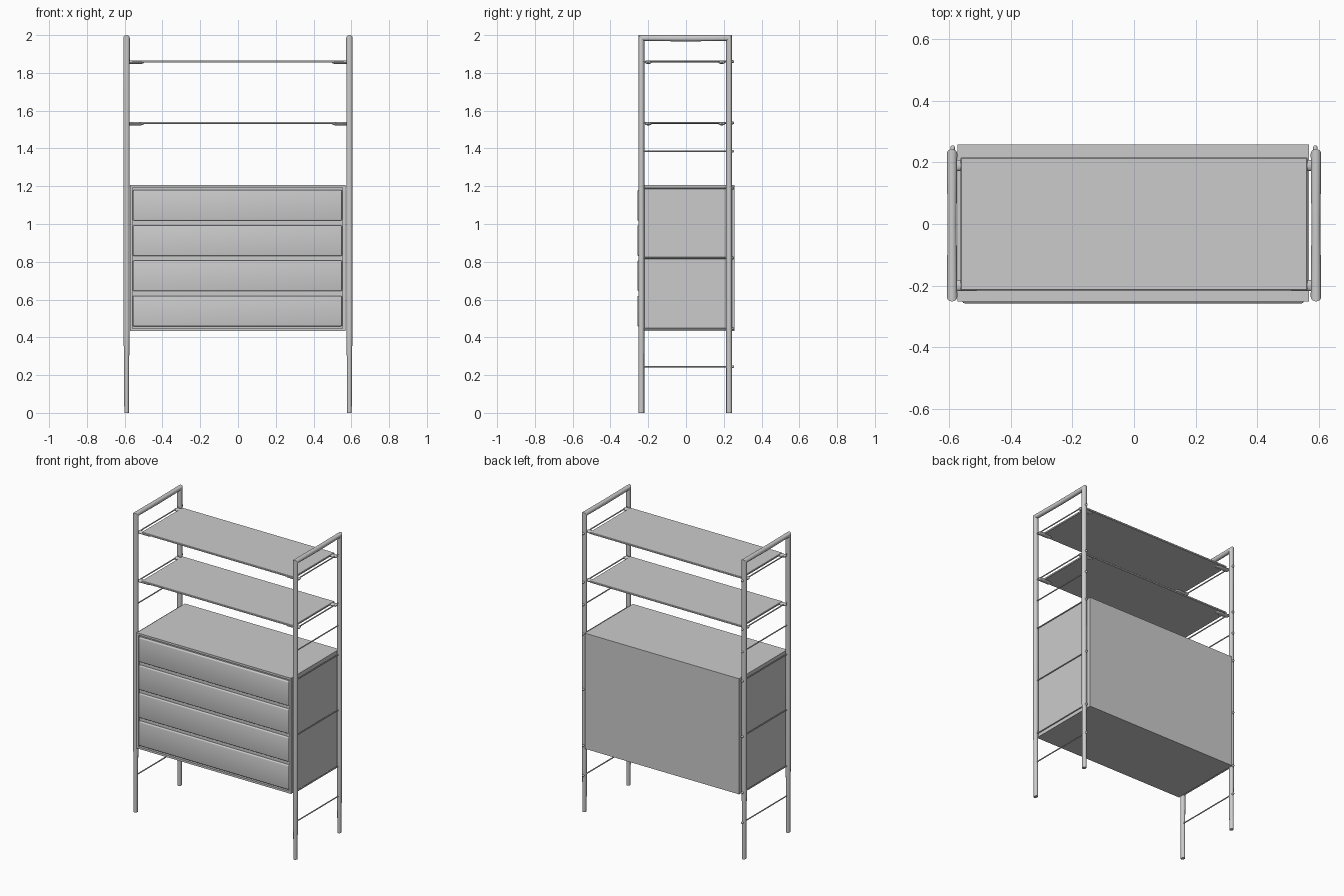
import bpy, bmesh, math
from mathutils import Vector

if "Cube" in bpy.data.objects:
    bpy.data.objects.remove(bpy.data.objects["Cube"])

FRONT_Y, BACK_Y, POST_X = -0.236, 0.228, 0.59
ROD_Z = [0.245, 0.445, 0.82, 1.19, 1.385, 1.535, 1.86]
SHELF_Z = [1.535, 1.86]


def finish(name, bm, smooth=True):
    bmesh.ops.recalc_face_normals(bm, faces=bm.faces[:])
    me = bpy.data.meshes.new(name)
    bm.to_mesh(me)
    bm.free()
    ob = bpy.data.objects.new(name, me)
    bpy.context.collection.objects.link(ob)
    if smooth:
        bpy.ops.object.select_all(action='DESELECT')
        ob.select_set(True)
        bpy.context.view_layer.objects.active = ob
        bpy.ops.object.shade_smooth_by_angle(angle=math.radians(35))
    return ob


def box(name, lo, hi, bevel=0.0, segs=2):
    bm = bmesh.new()
    bmesh.ops.create_cube(bm, size=1)
    lo, hi = Vector(lo), Vector(hi)
    for v in bm.verts:
        v.co = Vector([(lo[i] + hi[i]) / 2 + v.co[i] * (hi[i] - lo[i]) for i in range(3)])
    if bevel:
        bmesh.ops.bevel(bm, geom=bm.edges[:], offset=bevel, segments=segs,
                        profile=0.5, affect='EDGES')
    return finish(name, bm, smooth=bevel > 0)


def loft(name, rings):
    """Skin a list of closed rings of points and cap both ends."""
    bm = bmesh.new()
    rows = [[bm.verts.new(p) for p in r] for r in rings]
    n = len(rows[0])
    for a, b in zip(rows, rows[1:]):
        for i in range(n):
            j = (i + 1) % n
            bm.faces.new((a[i], a[j], b[j], b[i]))
    bm.faces.new(rows[0])
    bm.faces.new(rows[-1])
    return finish(name, bm)


def angles(n):
    return [2 * math.pi * i / n for i in range(n)]


def side_frame(name, x):
    # mitred hoop: (y, z, y-normal, z-normal, radius in x)
    r, top = 0.015, 1.985
    up = [(0, .0120), (0.24, .0135), (0.45, .0160), (1.3, .0165)]
    path = [(FRONT_Y, z, -1, 0, rx) for z, rx in up]
    path += [(FRONT_Y, top, -1, 1, .0170), (0, top - 0.002, 0, 1.13, .0145),
             (BACK_Y, top, 1, 1, .0170)]
    path += [(BACK_Y, z, 1, 0, rx) for z, rx in reversed(up)]
    loft(name, [[(x + rx * math.cos(a), y + r * ny * math.sin(a), z + r * nz * math.sin(a))
                 for a in angles(20)] for y, z, ny, nz, rx in path])


def rod(name, x, z):
    # thin cross rod with a rounded peg behind the back post
    prof = [(FRONT_Y, .004), (0.236, .004), (0.238, .007), (0.249, .007),
            (0.253, .005), (0.255, .002)]
    loft(name, [[(x + r * math.cos(a), y, z + r * math.sin(a)) for a in angles(12)]
                for y, r in prof])


def shelf_bracket(name, s, y, z):
    # flattened finger under the shelf that hooks over the rod
    prof = [(0.497, .3), (0.505, .8), (0.515, 1), (0.585, 1), (0.594, .8), (0.599, .3)]
    loft(name, [[(s * x, y + .018 * k * math.cos(a), z - 0.004 + .009 * k * math.sin(a))
                 for a in angles(14)] for x, k in prof])


# side frames with their rods
for side, s in (("left", -1), ("right", 1)):
    side_frame(side + "_frame", s * POST_X)
    for i, z in enumerate(ROD_Z):
        rod(f"{side}_rod_{i + 1}", s * 0.588, z)

# open shelves
for i, z in enumerate(SHELF_Z):
    box(f"shelf_{i + 1}", (-0.562, -0.215, z - 0.006), (0.562, 0.215, z + 0.006), 0.002, 1)
    for s in (-1, 1):
        for y in (-0.2, 0.19):
            shelf_bracket(f"shelf_bracket_{i + 1}", s, y, z)

# cabinet carcass
X0, X1, Z0, Z1, YF, YB, T = -0.572, 0.568, 0.434, 1.206, -0.252, 0.257, 0.014
box("cabinet_top", (X0, YF, Z1 - T), (X1, YB, Z1))
box("cabinet_bottom", (X0, YF, Z0), (X1, YB, Z0 + T))
box("cabinet_left_side", (X0, YF, Z0 + T), (X0 + T, YB, Z1 - T))
box("cabinet_right_side", (X1 - T, YF, Z0 + T), (X1, YB, Z1 - T))
box("cabinet_back", (X0 + T, YB - 0.012, Z0 + T), (X1 - T, YB, Z1 - T))

# drawer fronts with recessed rails between them
for i in range(4):
    z = 0.458 + i * 0.1865
    box(f"drawer_front_{i + 1}", (X0 + T + 0.002, -0.257, z),
        (X1 - T - 0.004, -0.235, z + 0.162), 0.006, 3)
    if i < 3:
        box(f"drawer_rail_{i + 1}", (X0 + T, -0.243, z + 0.155),
            (X1 - T, -0.225, z + 0.193))
# backing behind the fine gaps around the drawers
box("drawer_backing", (X0 + T, -0.237, Z0 + T), (X1 - T, -0.227, Z1 - T))
